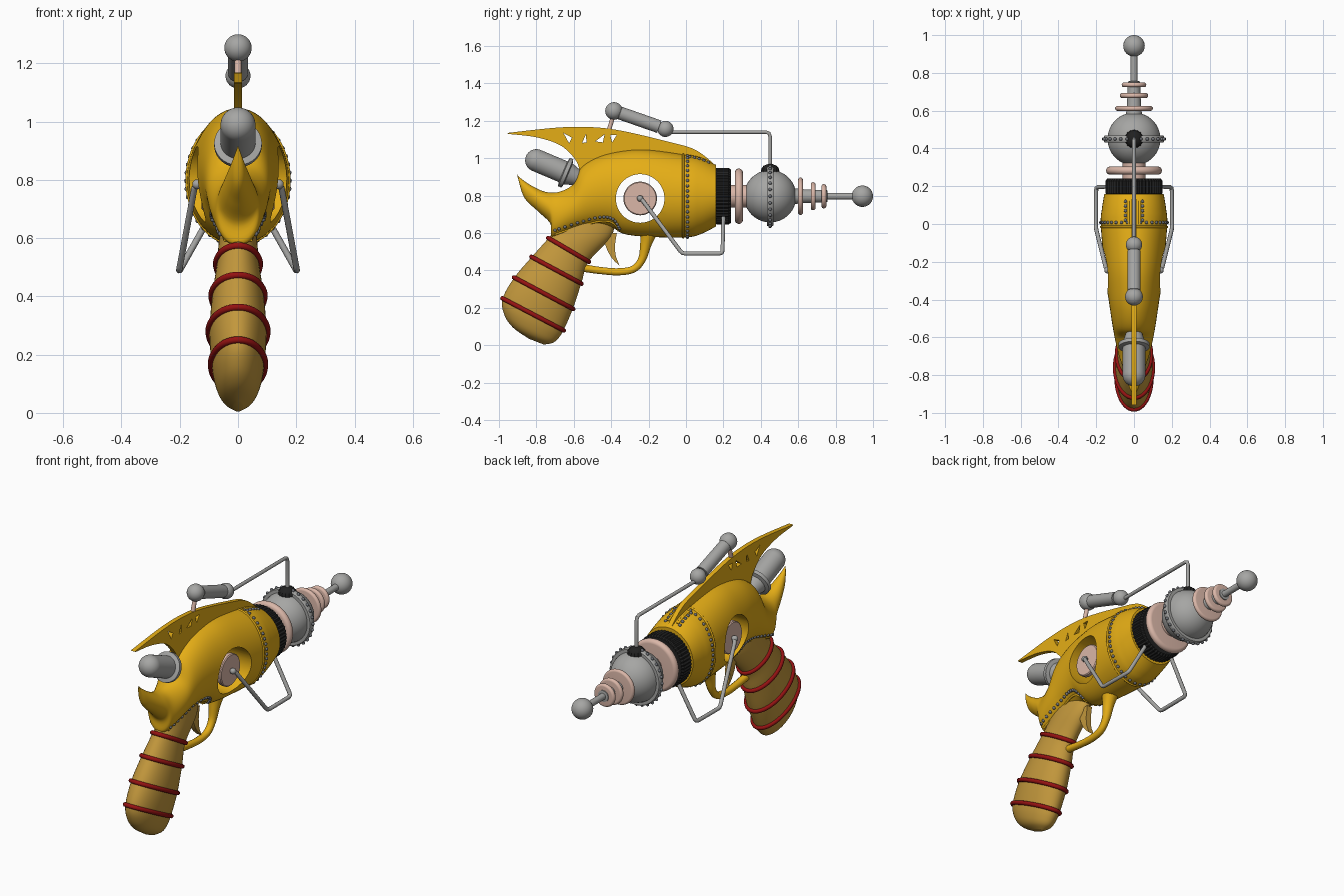
import bpy, bmesh, math
from mathutils import Vector, Matrix

if "Cube" in bpy.data.objects:
    bpy.data.objects.remove(bpy.data.objects["Cube"])

def material(name, r, g, b):
    m = bpy.data.materials.new(name)
    m.diffuse_color = (r, g, b, 1)
    m.use_nodes = True
    m.node_tree.nodes["Principled BSDF"].inputs["Base Color"].default_value = m.diffuse_color
    return m

YELLOW = material("yellow enamel", 0.78, 0.42, 0.008)
TAN = material("golden tan", 0.54, 0.31, 0.045)
RED = material("dark red", 0.30, 0.006, 0.006)
GREY = material("grey metal", 0.38, 0.38, 0.37)
PINK = material("pale copper pink", 0.70, 0.47, 0.39)
BLACK = material("black rubber", 0.015, 0.015, 0.015)
STEEL = material("dark steel", 0.17, 0.18, 0.20)
AXIS_Z = 0.797

def finish(bm, name, mat, angle=40):
    bmesh.ops.recalc_face_normals(bm, faces=bm.faces)
    me = bpy.data.meshes.new(name)
    bm.to_mesh(me)
    bm.free()
    me.materials.append(mat)
    ob = bpy.data.objects.new(name, me)
    bpy.context.collection.objects.link(ob)
    smooth(ob, angle)
    return ob

def select(ob):
    bpy.ops.object.select_all(action='DESELECT')
    ob.select_set(True)
    bpy.context.view_layer.objects.active = ob

def smooth(ob, angle=40):
    select(ob)
    bpy.ops.object.shade_smooth_by_angle(angle=math.radians(angle))

def spline(pts, steps=6):
    """Catmull-Rom through tuples of any length."""
    out = []
    for i in range(len(pts) - 1):
        a, b, c, d = pts[max(i - 1, 0)], pts[i], pts[i + 1], pts[min(i + 2, len(pts) - 1)]
        for s in range(steps):
            t = s / steps
            out.append(tuple(0.5 * (2*q + (r - p)*t + (2*p - 5*q + 4*r - w)*t*t + (3*q - p - 3*r + w)*t**3)
                             for p, q, r, w in zip(a, b, c, d)))
    return out + [tuple(pts[-1])]

def oval(st, n=48, grow=0.0):
    """Oval ring across the side-view points (y1,z1)-(y2,z2) with half-width hw."""
    y1, z1, y2, z2, hw = st
    a, b = Vector((0, y1, z1)), Vector((0, y2, z2))
    half = (a - b) / 2
    half += half.normalized() * grow
    return [(a + b) / 2 + half * math.cos(t) + Vector(((hw + grow) * math.sin(t), 0, 0))
            for t in (2 * math.pi * i / n for i in range(n))]

def loft(name, stations, mat):
    bm = bmesh.new()
    rings = [[bm.verts.new(p) for p in oval(s)] for s in spline(stations)]
    for r, q in zip(rings, rings[1:]):
        for i in range(len(r)):
            j = (i + 1) % len(r)
            bm.faces.new((r[i], r[j], q[j], q[i]))
    bm.faces.new(rings[0])
    bm.faces.new(rings[-1])
    return finish(bm, name, mat)

def lathe(name, prof, mat, origin=(0, 0, AXIS_Z), axis=(0, 1, 0), n=40, ripple=0.0, angle=40):
    """Spin (distance, radius) pairs about an axis."""
    bm = bmesh.new()
    rings = [[bm.verts.new(((r - ripple * (i % 2)) * math.cos(2*math.pi*i/n),
                            (r - ripple * (i % 2)) * math.sin(2*math.pi*i/n), d)) for i in range(n)] for d, r in prof]
    for a, b in zip(rings, rings[1:]):
        for i in range(n):
            j = (i + 1) % n
            bm.faces.new((a[i], a[j], b[j], b[i]))
    bm.faces.new(rings[0])
    bm.faces.new(rings[-1])
    rot = Vector(axis).to_track_quat('Z', 'Y').to_matrix().to_4x4()
    bm.transform(Matrix.Translation(origin) @ rot)
    return finish(bm, name, mat, angle)

def arc(c, r, a0=0, a1=180, n=14, ry=None):
    """Profile arc: centre distance c, from rear to front."""
    return [(c - r * math.cos(math.radians(a0 + (a1 - a0) * i / n)),
             max(0.0008, (ry or r) * math.sin(math.radians(a0 + (a1 - a0) * i / n)))) for i in range(n + 1)]

def tube(name, pts, r, mat, cyclic=False, radii=None):
    cu = bpy.data.curves.new(name, 'CURVE')
    cu.dimensions = '3D'
    cu.bevel_depth, cu.bevel_resolution, cu.use_fill_caps = r, 3, True
    sp = cu.splines.new('POLY')
    sp.points.add(len(pts) - 1)
    for i, p in enumerate(pts):
        sp.points[i].co = (*p, 1)
        sp.points[i].radius = radii[i] if radii else 1
    sp.use_cyclic_u = cyclic
    cu.materials.append(mat)
    ob = bpy.data.objects.new(name, cu)
    bpy.context.collection.objects.link(ob)
    select(ob)
    bpy.ops.object.convert(target='MESH')
    smooth(bpy.context.object)

def rounded(pts, d=0.025):
    """Soften the corners of a bent pipe."""
    v = [Vector(p) for p in pts]
    out = [v[0]]
    for a, b, c in zip(v, v[1:], v[2:]):
        p, q = b + (a - b).normalized() * d, b + (c - b).normalized() * d
        out += [p, (p + q + 2 * b) / 4, q]
    return out + [v[-1]]

def plate(name, outline, half, mat):
    """Side-view outline (y, z) extruded across x."""
    bm = bmesh.new()
    f = bm.faces.new([bm.verts.new((-half, y, z)) for y, z in outline])
    g = bmesh.ops.extrude_face_region(bm, geom=[f])['geom']
    bmesh.ops.translate(bm, verts=[e for e in g if isinstance(e, bmesh.types.BMVert)], vec=(2 * half, 0, 0))
    return finish(bm, name, mat)

def cut(ob, cutter):
    cutter.hide_render = True
    m = ob.modifiers.new("cut", 'BOOLEAN')
    m.operation, m.solver, m.object = 'DIFFERENCE', 'EXACT', cutter
    select(ob)
    bpy.ops.object.modifier_move_to_index(modifier=m.name, index=0)
    bpy.ops.object.modifier_apply(modifier=m.name)
    bpy.data.objects.remove(cutter)

# Body shell sweeping back into the pointed tail
body = loft("body_shell", [
    (0.16, 0.965, 0.16, 0.635, 0.157), (0.08, 1.0, 0.08, 0.595, 0.17), (0, 1.018, 0, 0.577, 0.176),
    (-0.2, 1.045, -0.2, 0.58, 0.16), (-0.33, 1.04, -0.33, 0.595, 0.145), (-0.46, 1.01, -0.4, 0.63, 0.13),
    (-0.56, 0.95, -0.5, 0.635, 0.115), (-0.605, 0.86, -0.62, 0.605, 0.1), (-0.68, 0.82, -0.715, 0.575, 0.08),
    (-0.75, 0.82, -0.725, 0.65, 0.066), (-0.82, 0.85, -0.79, 0.715, 0.046), (-0.88, 0.89, -0.865, 0.79, 0.022),
    (-0.905, 0.915, -0.9, 0.9, 0.003)], YELLOW)

# Points on the shell for seams and rivets, found before the side opening is cut
def hit(origin, direction, lift=0.0):
    ok, p, n, _ = body.ray_cast(Vector(origin), Vector(direction))
    return p + n * lift if ok else None

def ring_hits(y, n):
    dirs = [(math.cos(2*math.pi*i/n), 0, math.sin(2*math.pi*i/n)) for i in range(n)]
    return [p for p in (hit((d[0], y, AXIS_Z + d[2]), (-d[0], 0, -d[2])) for d in dirs) if p]

rivets = ring_hits(0.008, 40)
tube("front_seam", ring_hits(-0.015, 64), 0.006, YELLOW, True)
edge = spline([(-0.70, 0.605), (-0.58, 0.645), (-0.46, 0.675), (-0.39, 0.665), (-0.355, 0.615)], 4)
for s in (1, -1):
    rivets += [p for p in (hit((s, y, z + 0.01), (-s, 0, 0)) for y, z in edge) if p]
    seam = [p for p in (hit((s, y, z - 0.012), (-s, 0, 0)) for y, z in edge) if p]
    tube("grip_seam", seam, 0.006, YELLOW)
    rivets += [p for p in (hit((s * 0.045, 0.02 + 0.025 * i, 2), (0, 0, -1)) for i in range(5)) if p]
    root = [p for p in (hit((s * 0.03, 0.02 * i, 2), (0, 0, -1)) for i in range(7)) if p]
    tube("fin_seam", root, 0.007, YELLOW)
rivets += [Vector((0.162 * math.cos(a), 0.45, AXIS_Z + 0.162 * math.sin(a)))
           for a in (2 * math.pi * i / 28 for i in range(28))]
bm = bmesh.new()
for p in rivets:
    bmesh.ops.create_icosphere(bm, subdivisions=2, radius=0.009, matrix=Matrix.Translation(p))
finish(bm, "rivets", STEEL)

# Round opening through the shell, with a dial floating on each side
cut(body, lathe("opening_cutter", [(-0.4, 0.13), (0.4, 0.13)], YELLOW, (0, -0.245, 0.785), (1, 0, 0), 64))
smooth(body)
for s in (1, -1):
    lathe("side_dial", [(0, 0.085), (0.005, 0.09), (0.025, 0.09), (0.03, 0.085)], PINK,
          (s * 0.095, -0.245, 0.785), (s, 0, 0), 48)
    lathe("dial_hub", arc(0, 0.017), GREY, (s * 0.14, -0.245, 0.785), (s, 0, 0), 16)
    # Bent side pipe from the dial to the collar
    tube("side_pipe", rounded([(s*0.125, -0.245, 0.785), (s*0.147, -0.24, 0.785), (s*0.202, -0.02, 0.49),
                               (s*0.2, 0.195, 0.49), (s*0.09, 0.2, 0.685)], 0.018), 0.011, GREY)

# Top fin with triangular slots
fin = plate("top_fin", spline([(-0.957, 1.135), (-0.7, 1.163), (-0.52, 1.167), (-0.35, 1.148), (-0.1, 1.09),
                               (0.05, 1.045), (0.155, 0.965)])
            + [(0.1, 0.93), (-0.4, 0.93)]
            + spline([(-0.565, 0.92), (-0.59, 0.99), (-0.67, 1.068), (-0.8, 1.112), (-0.95, 1.13)]), 0.013, YELLOW)
for tri in ([(-0.655, 1.135), (-0.61, 1.11), (-0.625, 1.08)], [(-0.555, 1.082), (-0.535, 1.128), (-0.532, 1.085)],
            [(-0.485, 1.09), (-0.435, 1.128), (-0.445, 1.085)], [(-0.405, 1.125), (-0.37, 1.125), (-0.395, 1.085)]):
    cut(fin, plate("slot_cutter", tri, 0.1, YELLOW))
smooth(fin)

# Grip and its red bands
bands = [(-0.735, 0.573, -0.52, 0.447, 0.072), (-0.825, 0.472, -0.56, 0.33, 0.088),
         (-0.918, 0.362, -0.605, 0.195, 0.098), (-0.98, 0.25, -0.655, 0.08, 0.09)]
loft("grip", [(-0.67, 0.68, -0.38, 0.68, 0.055), (-0.715, 0.6, -0.40, 0.58, 0.066)] + bands
     + [(-0.972, 0.165, -0.685, 0.035, 0.077), (-0.925, 0.095, -0.715, 0.012, 0.055),
        (-0.84, 0.035, -0.76, 0.004, 0.015)], TAN)
for b in bands:
    tube("grip_band", oval(b, 48, 0.002), 0.012, RED, True)

# Trigger guard and trigger
path = spline([(-0.2, 0.6, 2.3), (-0.215, 0.54, 1.6), (-0.235, 0.46, 1.1), (-0.28, 0.408, 1.0),
               (-0.36, 0.393, 1), (-0.46, 0.4, 1), (-0.56, 0.415, 1.1)])
tube("trigger_guard", [(0, y, z) for y, z, _ in path], 0.02, YELLOW, radii=[r for *_, r in path])
plate("trigger", spline([(-0.45, 0.6), (-0.425, 0.52), (-0.395, 0.465), (-0.355, 0.425)])
      + spline([(-0.375, 0.475), (-0.38, 0.53), (-0.37, 0.6)]), 0.016, TAN)

# Ribbed collar, copper neck and ring
lathe("collar", [(0.15, 0.13), (0.155, 0.145), (0.165, 0.152), (0.228, 0.152), (0.24, 0.142), (0.24, 0.05)],
      BLACK, n=96, ripple=0.006, angle=30)
lathe("neck", [(0.22, 0.06), (0.34, 0.06)], PINK)
lathe("neck_ring", arc(0.283, 0.021, 0, 180, 4, 0.01)[:1] + [(d, r + 0.127) for d, r in arc(0.283, 0.021)]
      + [(0.304, 0.001)], PINK, n=56)

# Pressure sphere with flange and black cap
lathe("pressure_sphere", arc(0.45, 0.14, n=28), GREY, n=56)
lathe("sphere_flange", [(0.432, 0.13), (0.432, 0.156), (0.437, 0.16), (0.463, 0.16), (0.468, 0.156), (0.468, 0.13)], GREY, n=56)
lathe("sphere_cap", [(0.925, 0.05), (0.945, 0.047), (0.96, 0.035), (0.968, 0.015)], BLACK, (0, 0.45, 0), (0, 0, 1), n=32, ripple=0.003)

# Muzzle shaft, shrinking rings and ball tip
lathe("muzzle_shaft", [(0.57, 0.045), (0.61, 0.038), (0.755, 0.032), (0.757, 0.018), (0.92, 0.018)], GREY)
for y, r in ((0.612, 0.1), (0.68, 0.075), (0.737, 0.065)):
    lathe("muzzle_ring", [(y - 0.013, 0.001)] + [(d, q + r - 0.013) for d, q in arc(y, 0.013)] + [(y + 0.013, 0.001)], PINK)
lathe("muzzle_ball", arc(0.943, 0.057, n=20), GREY)

# Top pipe, sight tube and post
tube("top_pipe", rounded([(0, 0.45, 0.95), (0, 0.45, 1.14), (0, -0.12, 1.14)]), 0.01, GREY)
rear, front = Vector((0, -0.385, 1.253)), Vector((0, -0.11, 1.157))
length = (front - rear).length
lathe("sight_tube", arc(0, 0.047, 0, 135) + [(0.035, 0.035)] + [(length - 0.035, 0.035)] + arc(length, 0.043, 35, 180), GREY,
      rear, front - rear, 32)
tube("sight_post", [(0, -0.385, 1.24), (0, -0.415, 1.14)], 0.012, PINK)

# Rear capsule with flange
lathe("rear_capsule", arc(0.06, 0.06, 0, 90) + [(0.215, 0.06), (0.22, 0.082), (0.24, 0.082), (0.245, 0.06), (0.31, 0.04)],
      GREY, (0, -0.855, 1.012), (0, 0.92, -0.39), 40)
